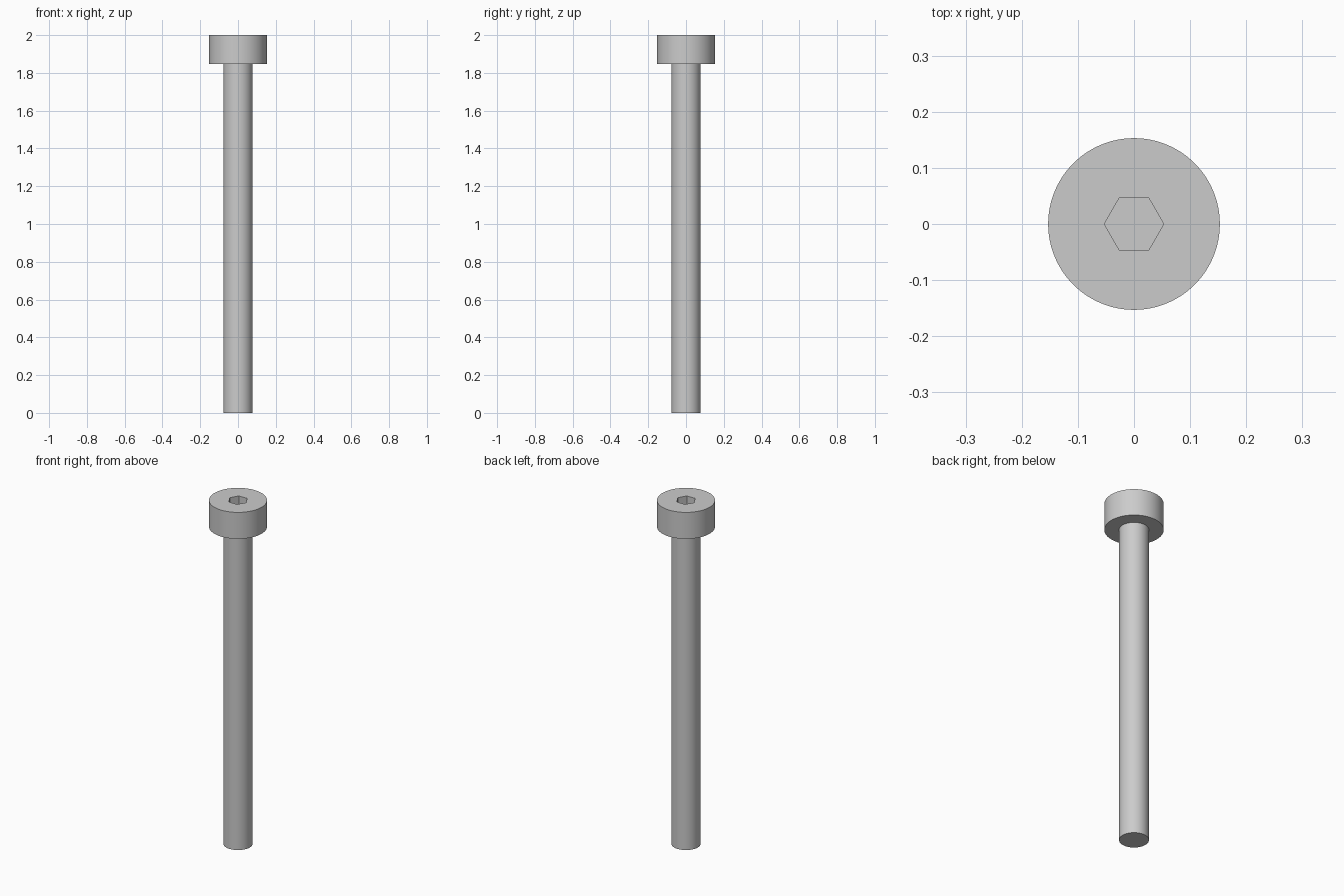
import bpy
import bmesh
import math

cube = bpy.data.objects.get("Cube")
if cube:
    bpy.data.objects.remove(cube, do_unlink=True)

HEIGHT = 2.0
HEAD_RADIUS, HEAD_BASE = 0.153, 1.846
SHAFT_RADIUS = 0.077
SOCKET_RADIUS, SOCKET_DEPTH = 0.053, 0.077
SEGMENTS = 96

# Plain grey steel
steel = bpy.data.materials.new("grey_steel")
steel.use_nodes = True
grey = (0.6, 0.6, 0.6, 1)
steel.diffuse_color = grey
steel.node_tree.nodes["Principled BSDF"].inputs["Base Color"].default_value = grey

# Shaft and cylindrical head, revolved from one half profile
profile = [(0, 0), (SHAFT_RADIUS, 0), (SHAFT_RADIUS, HEAD_BASE),
           (HEAD_RADIUS, HEAD_BASE), (HEAD_RADIUS, HEIGHT), (0, HEIGHT)]
bm = bmesh.new()
verts = [bm.verts.new((r, 0, z)) for r, z in profile]
edges = [bm.edges.new(pair) for pair in zip(verts, verts[1:])]
bmesh.ops.spin(bm, geom=verts + edges, cent=(0, 0, 0), axis=(0, 0, 1),
               angle=math.tau, steps=SEGMENTS)
bmesh.ops.remove_doubles(bm, verts=bm.verts, dist=0.0001)
# Merge the flat end fans into single faces
centres = [v for v in bm.verts if math.hypot(v.co.x, v.co.y) < 0.001]
bmesh.ops.dissolve_verts(bm, verts=centres)
bmesh.ops.recalc_face_normals(bm, faces=bm.faces)
mesh = bpy.data.meshes.new("bolt_body")
bm.to_mesh(mesh)
bm.free()
bolt = bpy.data.objects.new("bolt_body", mesh)
bpy.context.collection.objects.link(bolt)
mesh.materials.append(steel)

# Hexagonal socket cut into the head, corners pointing along x
bpy.ops.mesh.primitive_cylinder_add(
    vertices=6, radius=SOCKET_RADIUS, depth=SOCKET_DEPTH * 2,
    location=(0, 0, HEIGHT), rotation=(0, 0, math.radians(30)))
cutter = bpy.context.object
cutter.name = "socket_cutter"
cutter.hide_render = True
cutter.data.materials.append(steel)

bpy.ops.object.select_all(action='DESELECT')
bolt.select_set(True)
bpy.context.view_layer.objects.active = bolt
socket = bolt.modifiers.new("hex_socket", 'BOOLEAN')
socket.operation = 'DIFFERENCE'
socket.solver = 'EXACT'
socket.object = cutter
bpy.ops.object.modifier_apply(modifier=socket.name)
bpy.data.objects.remove(cutter, do_unlink=True)

# Round walls smooth, rims and socket crisp
bpy.ops.object.shade_smooth_by_angle(angle=math.radians(30))
